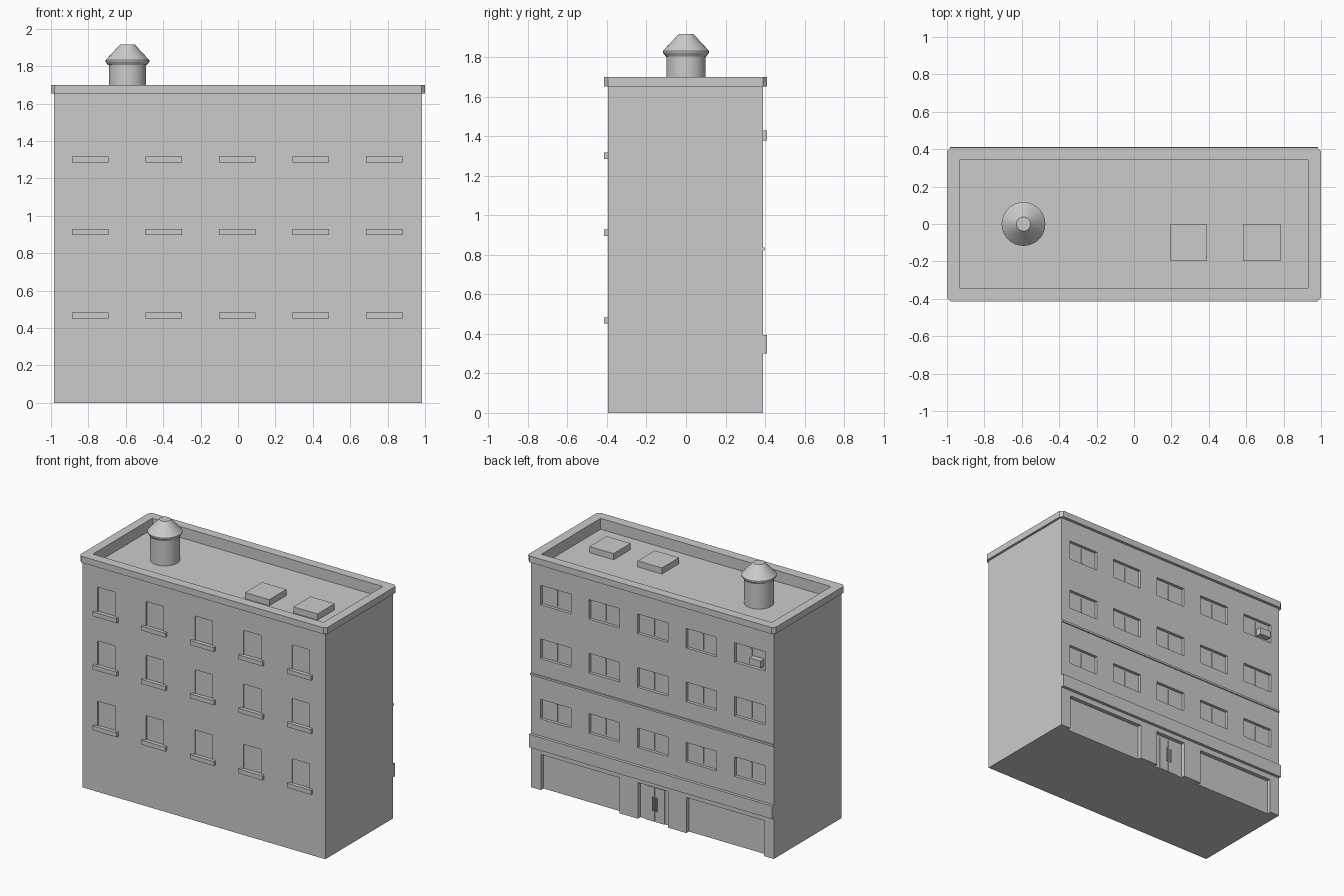
import bpy, bmesh, math
from mathutils import Matrix, Vector

cube = bpy.data.objects.get("Cube")
if cube:
    bpy.data.objects.remove(cube, do_unlink=True)

GREY = (0.6, 0.6, 0.6, 1.0)
mat = bpy.data.materials.new("plain_grey")
mat.use_nodes = True
mat.diffuse_color = GREY
mat.node_tree.nodes["Principled BSDF"].inputs["Base Color"].default_value = GREY


def finish(name, bm):
    bmesh.ops.recalc_face_normals(bm, faces=bm.faces)
    mesh = bpy.data.meshes.new(name)
    bm.to_mesh(mesh)
    bm.free()
    mesh.materials.append(mat)
    obj = bpy.data.objects.new(name, mesh)
    bpy.context.collection.objects.link(obj)
    return obj


def add_box(bm, x, y, z):
    """Box from (min, max) pairs."""
    size = [b - a for a, b in (x, y, z)]
    centre = Vector([(a + b) / 2 for a, b in (x, y, z)])
    bmesh.ops.create_cube(bm, size=1, matrix=Matrix.Translation(centre) @ Matrix.Diagonal((*size, 1)))


def boxes(name, items):
    bm = bmesh.new()
    for item in items:
        add_box(bm, *item)
    return finish(name, bm)


def cut(target, cutter):
    mod = target.modifiers.new("cut", 'BOOLEAN')
    mod.operation = 'DIFFERENCE'
    mod.solver = 'EXACT'
    mod.object = cutter
    bpy.context.view_layer.objects.active = target
    bpy.ops.object.modifier_apply(modifier=mod.name)


def span(centre, width):
    return (centre - width / 2, centre + width / 2)


FRONT, BACK = -0.394, 0.389
ROOF, EAVE, TOP = 1.62, 1.653, 1.70
COLUMNS = [-0.003 + 0.393 * i for i in range(-2, 3)]
HEADS = (0.663, 1.104, 1.497)          # window head heights per storey
SILLS = (0.484, 0.928, 1.318)          # front ledge tops per storey
DEEP = 0.022                           # rear window recess

# Main block and chamfered cornice
body = boxes("building_body", [((-0.983, 0.983), (FRONT, BACK), (0, EAVE))])
bm = bmesh.new()
add_box(bm, (-1, 1), (-0.414, 0.41), (EAVE, TOP))
upright = [e for e in bm.edges if abs(e.verts[0].co.z - e.verts[1].co.z) > 0.01]
bmesh.ops.bevel(bm, geom=upright, offset=0.02, segments=1, affect='EDGES')
cornice = finish("roof_cornice", bm)

# Openings: roof well, front windows, rear windows, shopfronts and door
well = boxes("roof_cutter", [((-0.934, 0.931), (-0.343, 0.343), (ROOF, 2))])
openings = []
for x in COLUMNS:
    for head, sill in zip(HEADS, SILLS):
        openings.append((span(x, 0.142), (FRONT - 0.1, FRONT + 0.008), (sill, head)))
        openings.append((span(x, 0.246), (BACK - DEEP, BACK + 0.1), (head - 0.143, head)))
SHOPS = [(0.265, 0.902), (-0.905, -0.275)]
for shop in SHOPS:
    openings.append((shop, (BACK - 0.03, BACK + 0.1), (-0.1, 0.26)))
openings.append(((-0.128, 0.118), (BACK - 0.03, BACK + 0.1), (-0.1, 0.265)))
holes = boxes("opening_cutter", openings)
cut(body, holes)
cut(body, well)
cut(cornice, well)
for cutter in (holes, well):
    bpy.data.objects.remove(cutter, do_unlink=True)

# Front ledges under the windows
boxes("front_window_ledges",
      [(span(x, 0.195), (-0.414, FRONT + 0.005), (s - 0.032, s)) for x in COLUMNS for s in SILLS])

# Rear window mullions
boxes("rear_window_mullions",
      [(span(x, 0.01), (BACK - DEEP - 0.003, BACK - DEEP + 0.006), (h - 0.13, h - 0.015))
       for x in COLUMNS for h in HEADS])

# Rear bands
boxes("shop_fascia", [((-0.983, 0.983), (BACK - 0.005, 0.411), (0.30, 0.395))])
boxes("rear_string_course", [((-0.983, 0.983), (BACK - 0.005, BACK + 0.008), (0.823, 0.838))])

# Entrance door leaves with handles
boxes("door_leaves", [(span(x, 0.075), (BACK - 0.035, BACK - 0.024), (0, 0.25)) for x in (-0.045, 0.035)])
boxes("door_handles", [(span(x, 0.008), (BACK - 0.03, BACK - 0.014), (0.08, 0.18)) for x in (-0.02, 0.01)])

# Air conditioner on the top rear window
boxes("air_conditioner", [((-0.89, -0.8), (BACK - 0.03, 0.409), (1.378, 1.43))])

# Roof hatches
boxes("roof_hatches", [(span(x, 0.196), (-0.197, 0), (ROOF - 0.005, 1.665)) for x in (0.293, 0.684)])

# Round vent with a conical cap, spun from its profile
profile = [(0, ROOF - 0.005), (0.099, ROOF - 0.005), (0.099, 1.805), (0.104, 1.805), (0.117, 1.824),
           (0.117, 1.832), (0.038, 1.917), (0, 1.917)]
bm = bmesh.new()
verts = [bm.verts.new((r, 0, z)) for r, z in profile]
edges = [bm.edges.new(pair) for pair in zip(verts, verts[1:])]
bmesh.ops.spin(bm, geom=verts + edges, cent=(0, 0, 0), axis=(0, 0, 1), angle=math.tau, steps=32)
bmesh.ops.remove_doubles(bm, verts=bm.verts, dist=0.0005)
vent = finish("roof_vent", bm)
vent.location = (-0.591, 0, 0)
bpy.ops.object.select_all(action='DESELECT')
vent.select_set(True)
bpy.context.view_layer.objects.active = vent
bpy.ops.object.shade_smooth_by_angle(angle=math.radians(30))
